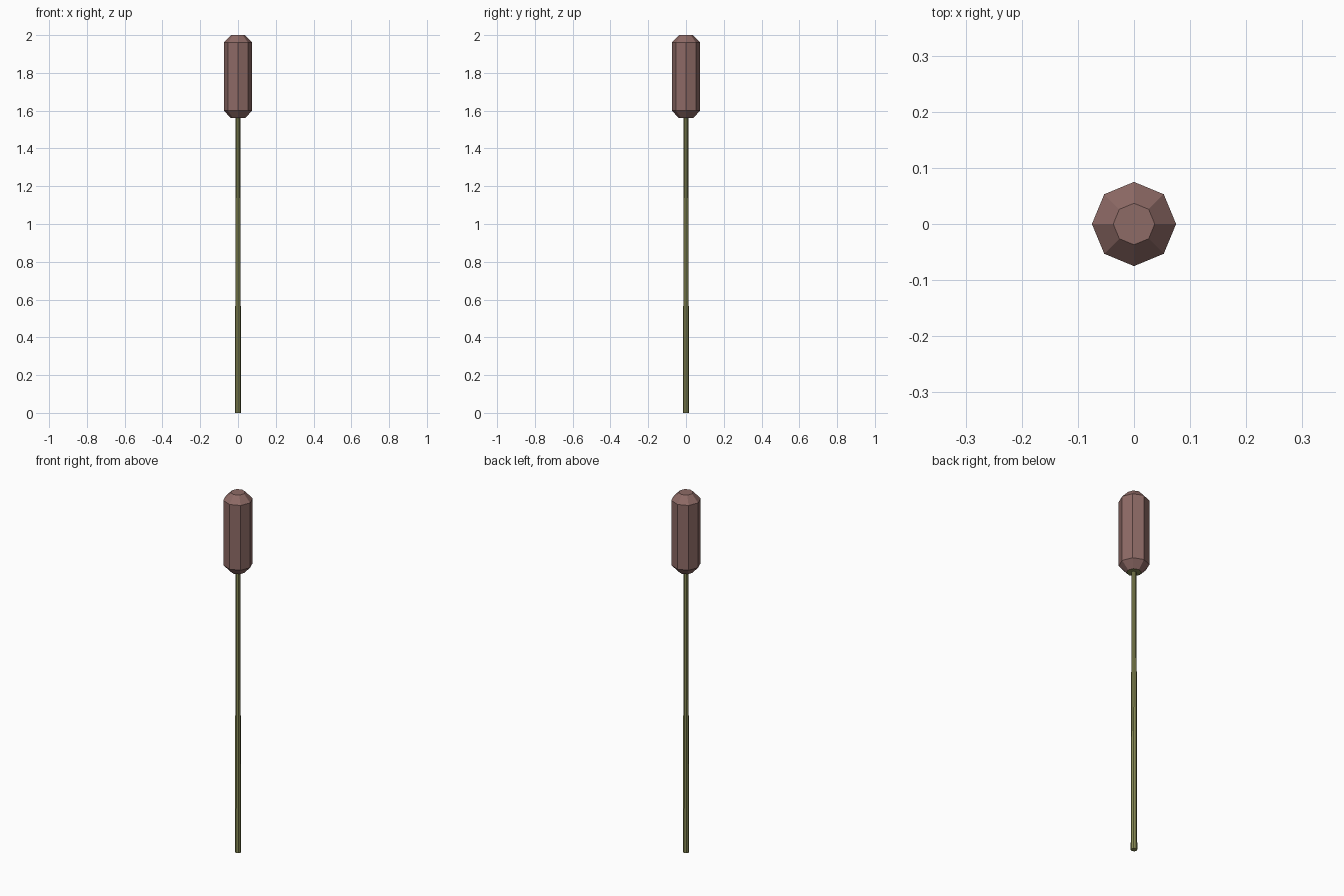
import bpy, bmesh, math

if "Cube" in bpy.data.objects:
    bpy.data.objects.remove(bpy.data.objects["Cube"])

SIDES = 8


def material(name, rgb):
    m = bpy.data.materials.new(name)
    m.diffuse_color = (*rgb, 1.0)
    m.use_nodes = True
    m.node_tree.nodes["Principled BSDF"].inputs["Base Color"].default_value = m.diffuse_color
    return m


def lathe(name, profile, mats):
    """Closed flat-faced spindle from (radius, z) rings."""
    bm = bmesh.new()
    rings = []
    for r, z in profile:
        rings.append([bm.verts.new((r * math.cos(2 * math.pi * i / SIDES),
                                    r * math.sin(2 * math.pi * i / SIDES), z))
                      for i in range(SIDES)])
    for a, b in zip(rings, rings[1:]):
        for i in range(SIDES):
            j = (i + 1) % SIDES
            bm.faces.new((a[i], a[j], b[j], b[i]))
    bm.faces.new(rings[0][::-1])
    bm.faces.new(rings[-1])
    bm.normal_update()
    me = bpy.data.meshes.new(name)
    bm.to_mesh(me)
    bm.free()
    for m in mats:
        me.materials.append(m)
    ob = bpy.data.objects.new(name, me)
    bpy.context.collection.objects.link(ob)
    return ob


brown = material("reed_brown", (0.27, 0.145, 0.132))
olive = material("stem_olive", (0.245, 0.255, 0.09))

# Slender tapering stem
lathe("stem", [(0.016, 0.0), (0.012, 1.57)], [olive])

# Seed head with bevelled ends; its underside is stem coloured
head = lathe("seed_head",
             [(0.037, 1.56), (0.075, 1.60), (0.075, 1.96), (0.037, 2.0)],
             [brown, olive])
for p in head.data.polygons:
    if p.normal.z < -0.95:
        p.material_index = 1
